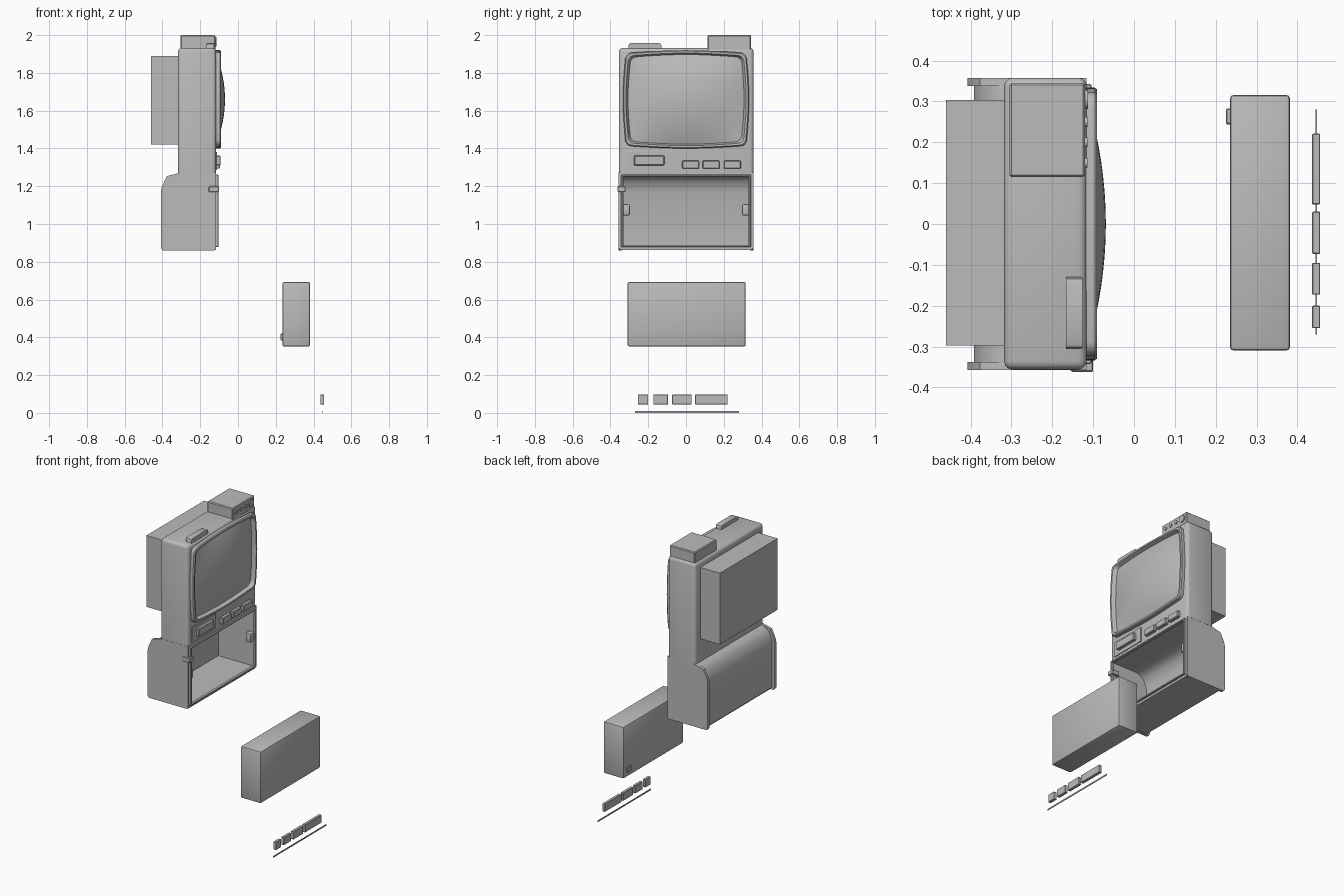
import bpy, bmesh, math

old = bpy.data.objects.get("Cube")
if old:
    bpy.data.objects.remove(old, do_unlink=True)

grey = bpy.data.materials.new("plain_grey")
grey.use_nodes = True
grey.diffuse_color = (0.5, 0.5, 0.5, 1)
grey.node_tree.nodes["Principled BSDF"].inputs["Base Color"].default_value = (0.5, 0.5, 0.5, 1)
made = []


def finish(name, bm):
    bmesh.ops.recalc_face_normals(bm, faces=bm.faces)
    mesh = bpy.data.meshes.new(name)
    bm.to_mesh(mesh)
    bm.free()
    mesh.materials.append(grey)
    ob = bpy.data.objects.new(name, mesh)
    bpy.context.collection.objects.link(ob)
    made.append(ob)
    return ob


def box(name, xs, ys, zs, bevel=0, segs=2, keep=lambda e: True):
    """Box from its x, y and z ranges, with chosen edges rounded."""
    bm = bmesh.new()
    bmesh.ops.create_cube(bm, size=1)
    for v in bm.verts:
        for i, (a, b) in enumerate((xs, ys, zs)):
            v.co[i] = b if v.co[i] > 0 else a
    if bevel:
        bmesh.ops.bevel(bm, geom=[e for e in bm.edges if keep(e)], offset=bevel,
                        segments=segs, profile=0.5, affect='EDGES')
    return finish(name, bm)


def extrude_profile(name, points, y0, y1):
    """Side outline in x and z, pushed along y."""
    bm = bmesh.new()
    face = bm.faces.new([bm.verts.new((x, y0, z)) for x, z in points])
    new = bmesh.ops.extrude_face_region(bm, geom=[face])["geom"]
    for v in new:
        if isinstance(v, bmesh.types.BMVert):
            v.co.y = y1
    return finish(name, bm)


def disc(name, y, z, radius, x0, x1):
    bm = bmesh.new()
    bmesh.ops.create_cone(bm, cap_ends=True, segments=20, radius1=radius,
                          radius2=radius, depth=x1 - x0)
    for v in bm.verts:
        a, b, c = v.co
        v.co = ((x0 + x1) / 2 + c, y + a, z + b)
    return finish(name, bm)


# Upper cabinet, rounded everywhere except where it meets the bay
FRONT = -0.116
BAY_TOP = 1.27
box("upper_cabinet", (-0.318, FRONT), (-0.356, 0.358), (BAY_TOP, 1.932), 0.02, 3,
    lambda e: max(v.co.z for v in e.verts) > 1.5)
box("rear_box", (-0.46, -0.31), (-0.297, 0.304), (1.42, 1.89))

# Control box on top with its dials, and the top button
box("top_control_box", (-0.305, -0.12), (0.115, 0.345), (1.92, 2.0), 0.005, 1)
disc("large_dial", 0.305, 1.965, 0.024, -0.121, -0.113)
for i, y in enumerate((0.15, 0.2, 0.25)):
    disc(f"small_dial_{i + 1}", y, 1.965, 0.012, -0.121, -0.114)
box("top_button", (-0.167, -0.126), (-0.305, -0.13), (1.92, 1.958), 0.014, 2,
    lambda e: all(v.co.z > 1.95 for v in e.verts)
    and abs(e.verts[0].co.y - e.verts[1].co.y) < 0.01)

# Screen surround: nested barrel-shaped loops
SCREEN_Z = 1.66


def barrel(hy, hz, n=10, corner=0.035):
    pts = []
    for k in range(4):
        sy = 1 if k in (0, 3) else -1
        sz = 1 if k < 2 else -1
        for j in range(5):
            t = math.pi / 2 * (k + j / 4)
            pts.append((sy * (hy - corner) + corner * math.cos(t),
                        sz * (hz - corner) + corner * math.sin(t)))
        # slightly bowed side to the next corner
        ty = 1 if (k + 1) % 4 in (0, 3) else -1
        tz = 1 if (k + 1) % 4 < 2 else -1
        t = math.pi / 2 * (k + 1)
        for j in range(1, n):
            f = j / n
            bow = 0.012 * math.sin(math.pi * f)
            y = (sy + (ty - sy) * f) * (hy - corner) + (corner + bow) * math.cos(t)
            z = (sz + (tz - sz) * f) * (hz - corner) + (corner + bow) * math.sin(t)
            pts.append((y, z))
    return pts


bm = bmesh.new()
loops = []
for hy, hz, x in ((0.322, 0.248, -0.125), (0.322, 0.248, -0.096), (0.317, 0.243, -0.09),
                  (0.307, 0.233, -0.09), (0.295, 0.225, -0.115)):
    loops.append([bm.verts.new((x, y, SCREEN_Z + z)) for y, z in barrel(hy, hz)])
for a, b in zip(loops, loops[1:]):
    for i in range(len(a)):
        j = (i + 1) % len(a)
        bm.faces.new((a[i], a[j], b[j], b[i]))
finish("screen_surround", bm)

# Bulging screen
bm = bmesh.new()
bmesh.ops.create_grid(bm, x_segments=20, y_segments=16, size=1)
for v in bm.verts:
    u, w = v.co.x, v.co.y
    lift = (1 - u * u) * (1 - w * w)
    v.co = (-0.115 + 0.046 * lift, u * (0.296 + 0.011 * (1 - w * w)),
            SCREEN_Z + w * (0.226 + 0.011 * (1 - u * u)))
screen = finish("screen", bm)
if screen.data.polygons[0].normal.x < 0:
    screen.data.flip_normals()

# Control strip
box("control_plate", (-0.12, -0.111), (-0.318, -0.07), (1.285, 1.382))
box("wide_button", (-0.12, -0.092), (-0.275, -0.115), (1.31, 1.362), 0.004, 1)
for i, y in enumerate((-0.02, 0.088, 0.2)):
    box(f"control_button_{i + 1}", (-0.12, -0.095), (y, y + 0.09), (1.293, 1.336), 0.004, 1)

# Open bay: thin wrapped shell closed by side plates
shell = [(FRONT, 0.862), (-0.38, 0.862), (-0.392, 0.875), (-0.392, 1.175), (-0.368, 1.235),
         (-0.345, 1.255), (-0.31, 1.27), (FRONT, 1.27), (FRONT, 1.258), (-0.31, 1.258),
         (-0.34, 1.243), (-0.358, 1.228), (-0.38, 1.172), (-0.38, 0.877), (FRONT, 0.877)]
extrude_profile("bay_shell", shell, -0.35, 0.35)
plate = [(FRONT - 0.01, 0.86), (-0.4, 0.86), (-0.408, 0.872), (-0.408, 1.175), (-0.402, 1.2),
         (-0.385, 1.235), (-0.377, 1.252), (-0.36, 1.258), (-0.3, 1.272), (FRONT, 1.272),
         (FRONT, 0.87)]
for side, word in ((1, "left"), (-1, "right")):
    extrude_profile(f"bay_{word}_plate", plate, side * 0.338, side * 0.357)
    box(f"bay_{word}_catch", (-0.155, -0.115), sorted((side * 0.297, side * 0.34)),
        (1.045, 1.105), 0.008, 2)
    box(f"rim_{word}", (-0.125, -0.104), sorted((side * 0.33, side * 0.343)), (0.877, 1.262),
        0.003, 1)
for word, z in (("bottom", 0.877), ("top", 1.252)):
    box(f"rim_{word}", (-0.125, -0.104), (-0.34, 0.34), (z, z + 0.01), 0.003, 1)
box("side_clasp", (-0.155, -0.1), (-0.362, -0.32), (1.17, 1.2), 0.003, 1)

# Separate drawer block with its small catch
box("drawer_block", (0.235, 0.382), (-0.31, 0.316), (0.352, 0.693), 0.009, 2)
box("drawer_catch", (0.225, 0.24), (0.244, 0.283), (0.383, 0.42), 0.003, 1)

# Loose key caps and the fine strip beneath them
for i, (a, b) in enumerate(((-0.255, -0.2), (-0.173, -0.095), (-0.073, 0.03), (0.048, 0.221))):
    box(f"key_cap_{i + 1}", (0.436, 0.456), (a, b), (0.045, 0.097), 0.002, 1)
box("fine_strip", (0.444, 0.448), (-0.27, 0.28), (0, 0.009))

# Smooth curves, sharp corners
bpy.ops.object.select_all(action='DESELECT')
for ob in made:
    ob.select_set(True)
bpy.context.view_layer.objects.active = made[0]
bpy.ops.object.shade_smooth_by_angle(angle=math.radians(35))
